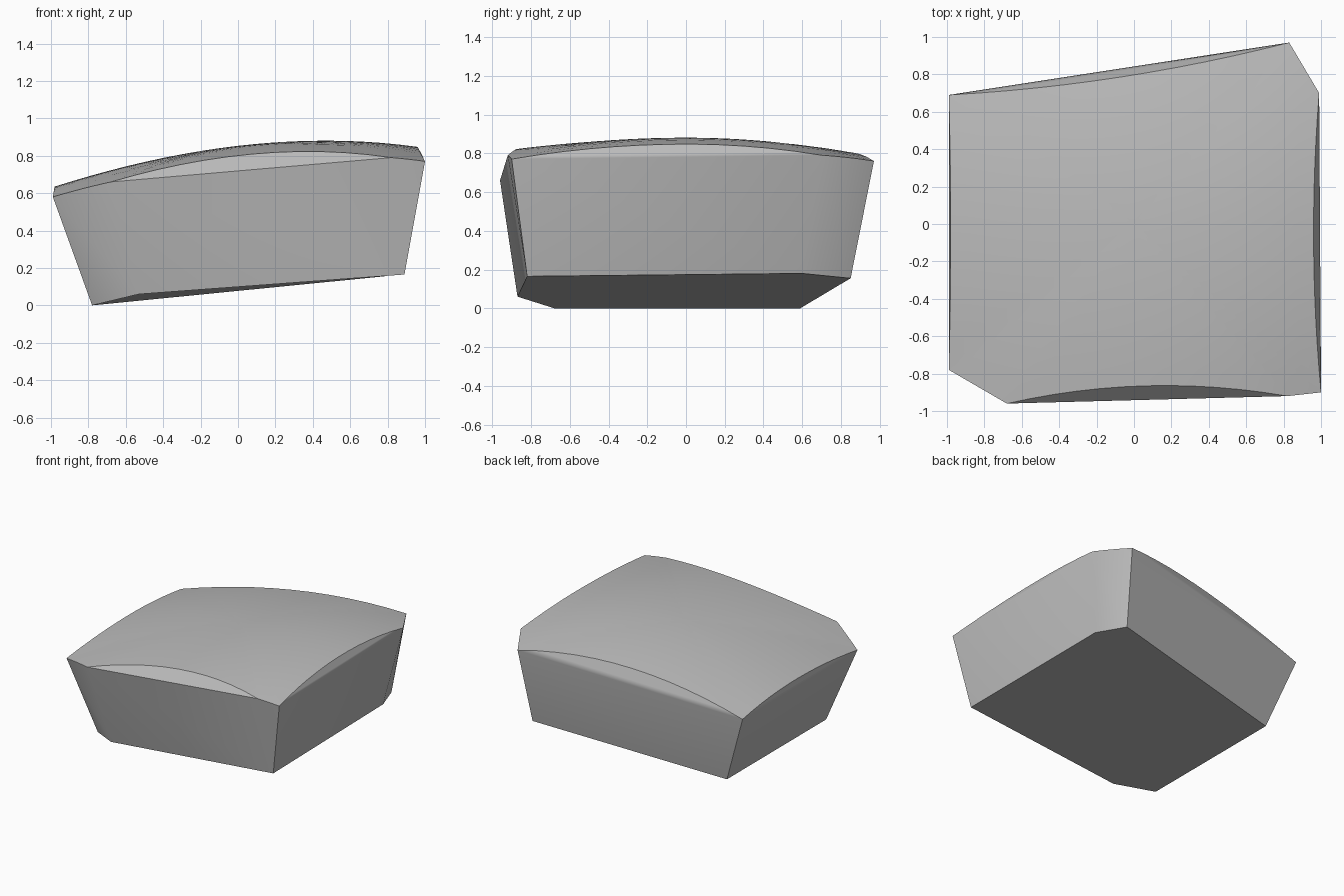
import bpy
import bmesh
import math
from mathutils import Vector

if "Cube" in bpy.data.objects:
    bpy.data.objects.remove(bpy.data.objects["Cube"])

SEGMENTS = 12   # divisions along each rim edge
RINGS = 10      # rings from the rim to the crown centre

# Rim corners with the inward bow of the edge that follows each corner
rim = [
    ((-0.99, 0.69, 0.58), 0.01),
    ((-0.99, -0.78, 0.58), 0),
    ((-0.68, -0.96, 0.66), 0.075),
    ((0.82, -0.92, 0.79), 0),
    ((1.0, -0.90, 0.77), 0.035),
    ((0.99, 0.70, 0.79), 0),
    ((0.83, 0.97, 0.76), 0.045),
]

# Underside corners, same direction; the fourth rim corner has no partner
base = [
    (-0.78, 0.59, 0), (-0.78, -0.68, 0), (-0.53, -0.87, 0.06),
    (0.89, -0.82, 0.165), (0.88, 0.60, 0.18), (0.78, 0.85, 0.155),
]


def crown_height(x, y):
    """Height of the gently domed top."""
    along = 0.853 + 0.115 * x - 0.125 * x**2 - 0.013 * x**3
    return along - (0.085 if y < 0 else 0.11) * y * y


def crown_edge(start, end, bow):
    """Points of the crown boundary over one rim edge, with height corrections."""
    a, b = Vector(start), Vector(end)
    inward = Vector((a.y - b.y, b.x - a.x, 0)).normalized()
    fix_a = a.z - crown_height(a.x, a.y)
    fix_b = b.z - crown_height(b.x, b.y)
    points = []
    for i in range(SEGMENTS):
        t = i / SEGMENTS
        p = a.lerp(b, t) + inward * bow * 4 * t * (1 - t)
        points.append((p.x, p.y, fix_a + (fix_b - fix_a) * t))
    return points


def ring_points(outline, scale):
    """The crown outline shrunk towards the centre and laid on the dome."""
    for x, y, fix in outline:
        px, py = x * scale, y * scale
        yield px, py, crown_height(px, py) + fix * scale**2


def build_stone():
    bm = bmesh.new()
    outline = []
    for i, (corner, bow) in enumerate(rim):
        outline += crown_edge(corner, rim[(i + 1) % len(rim)][0], bow)

    # Domed crown
    rings = []
    for r in range(RINGS):
        rings.append([bm.verts.new(p) for p in ring_points(outline, 1 - r / RINGS)])
    count = len(outline)
    for outer, inner in zip(rings, rings[1:]):
        for i in range(count):
            j = (i + 1) % count
            bm.faces.new((outer[i], outer[j], inner[j], inner[i]))
    centre = bm.verts.new((0, 0, crown_height(0, 0)))
    for i in range(count):
        bm.faces.new((rings[-1][i], rings[-1][(i + 1) % count], centre))

    # Steep slivers between the straight rim and the bowed crown edge
    edge = rings[0]
    for i in range(len(rim)):
        span = [edge[(i * SEGMENTS + k) % count] for k in range(SEGMENTS + 1)]
        bm.faces.new(span[::-1])

    # Tapered sides and underside
    top = [edge[i * SEGMENTS] for i in range(len(rim))]
    low = [bm.verts.new(p) for p in base]
    a, g, f, e, d, c, b = top
    la, lg, lf, ld, lc, lb = low
    sides = [
        (a, la, lg, g), (g, lg, lf), (g, lf, f), (f, lf, ld, e), (e, ld, d),
        (d, ld, lc, c), (c, lc, lb, b), (b, lb, la, a),
    ]
    for side in sides:
        bm.faces.new(side)
    bm.faces.new(low[::-1])

    bmesh.ops.recalc_face_normals(bm, faces=bm.faces[:])
    mesh = bpy.data.meshes.new("stone_block")
    bm.to_mesh(mesh)
    bm.free()
    return mesh


stone = bpy.data.objects.new("stone_block", build_stone())
bpy.context.collection.objects.link(stone)

# Plain grey
grey = bpy.data.materials.new("stone_grey")
grey.use_nodes = True
colour = (0.5, 0.5, 0.5, 1)
grey.diffuse_color = colour
grey.node_tree.nodes["Principled BSDF"].inputs["Base Color"].default_value = colour
stone.data.materials.append(grey)

# Soft shading with crisp corners
bpy.ops.object.select_all(action="DESELECT")
stone.select_set(True)
bpy.context.view_layer.objects.active = stone
bpy.ops.object.shade_smooth_by_angle(angle=math.radians(40))
